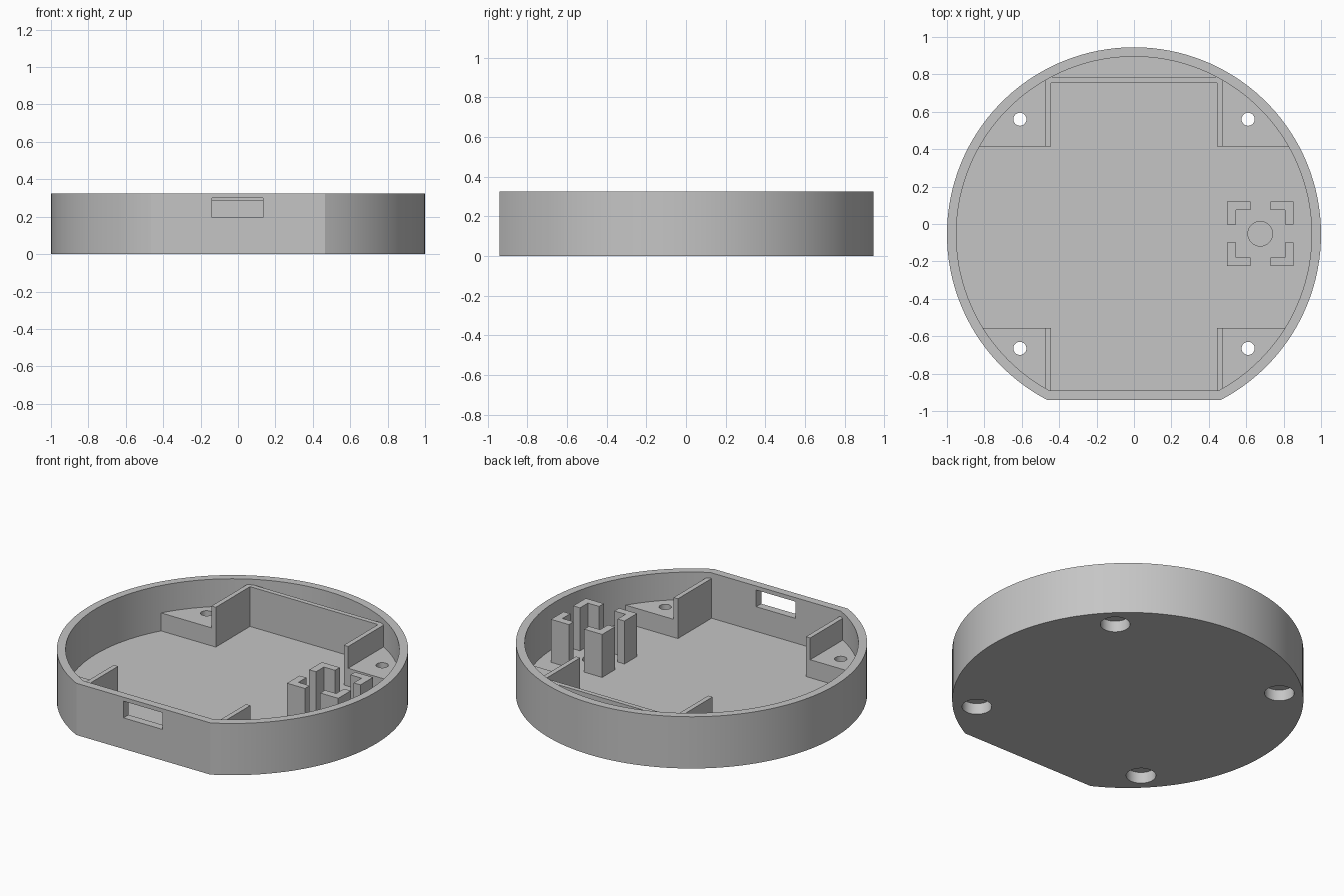
import bpy
import bmesh
from math import asin, cos, sin, pi

if "Cube" in bpy.data.objects:
    bpy.data.objects.remove(bpy.data.objects["Cube"], do_unlink=True)

# Main dimensions
CENTRE_Y = -0.055
FLOOR, RIM = 0.04, 0.325
BOSS_TOP, RAIL_TOP, POST_TOP = 0.153, 0.29, 0.31
RAIL_IN, RAIL_OUT = 0.445, 0.475

grey = bpy.data.materials.new("plain grey plastic")
grey.use_nodes = True
colour = (0.56, 0.56, 0.56, 1)
grey.diffuse_color = colour
grey.node_tree.nodes["Principled BSDF"].inputs["Base Color"].default_value = colour


def prism(name, outline, z0, z1):
    """Extrude a closed outline from z0 up to z1."""
    bm = bmesh.new()
    base = bm.faces.new([bm.verts.new((x, y, z0)) for x, y in outline])
    top = bmesh.ops.extrude_face_region(bm, geom=[base])["geom"]
    verts = [v for v in top if isinstance(v, bmesh.types.BMVert)]
    bmesh.ops.translate(bm, verts=verts, vec=(0, 0, z1 - z0))
    bmesh.ops.recalc_face_normals(bm, faces=bm.faces)
    mesh = bpy.data.meshes.new(name)
    bm.to_mesh(mesh)
    bm.free()
    mesh.materials.append(grey)
    obj = bpy.data.objects.new(name, mesh)
    bpy.context.collection.objects.link(obj)
    return obj


def rect(x0, x1, y0, y1):
    return [(x0, y0), (x1, y0), (x1, y1), (x0, y1)]


def circle(x, y, r, n=32):
    return [(x + r * cos(2 * pi * i / n), y + r * sin(2 * pi * i / n)) for i in range(n)]


def flat_circle(r, flat, n=112):
    """Circle with its front cut off by a straight edge."""
    a = asin((flat - CENTRE_Y) / r)
    sweep = pi - 2 * a
    return [(r * cos(a + sweep * i / n), CENTRE_Y + r * sin(a + sweep * i / n))
            for i in range(n + 1)]


def boolean(obj, tool, operation="DIFFERENCE"):
    """Apply a boolean and remove its helper."""
    tool.hide_render = True
    mod = obj.modifiers.new("cut", "BOOLEAN")
    mod.operation, mod.solver, mod.object = operation, "EXACT", tool
    bpy.context.view_layer.objects.active = obj
    bpy.ops.object.modifier_apply(modifier=mod.name)
    bpy.data.objects.remove(tool, do_unlink=True)


def drill(obj, x, y):
    """Screw hole with a wide recess from below."""
    boolean(obj, prism("screw_cutter", circle(x, y, 0.035), -0.1, 0.4))
    boolean(obj, prism("recess_cutter", circle(x, y, 0.085), -0.1, 0.07))


# Round tray with a flat front
shell = prism("shell", flat_circle(1.0, -0.94), 0, RIM)
boolean(shell, prism("cavity_cutter", flat_circle(0.95, -0.89), FLOOR, 0.5))
boolean(shell, prism("slot_cutter", rect(-0.138, 0.135, -1, -0.8), 0.195, 0.3))
boolean(shell, prism("button_cutter", circle(0.675, -0.052, 0.066), 0.02, 0.1))
parts = [shell]

# Corner screw bosses and front rails
for side, label in ((-1, "right"), (1, "left")):
    for place, y0, y1, hole in (("back", 0.415, 0.9, 0.56), ("front", -0.95, -0.555, -0.665)):
        xs = sorted((side * 0.465, side * 0.95))
        boss = prism(f"{place}_{label}_boss", rect(*xs, y0, y1), FLOOR, BOSS_TOP)
        boolean(boss, prism("trim", flat_circle(0.96, -0.9), 0, 0.5), "INTERSECT")
        for obj in (shell, boss):
            drill(obj, side * 0.61, hole)
        parts.append(boss)
    xs = sorted((side * RAIL_IN, side * RAIL_OUT))
    parts.append(prism(f"front_{label}_rail", rect(*xs, -0.9, -0.555), FLOOR, RAIL_TOP))

# U-shaped back rail
half = [(RAIL_IN, 0.755), (RAIL_IN, 0.415), (RAIL_OUT, 0.415), (RAIL_OUT, 0.785)]
parts.append(prism("back_rail", half + [(-x, y) for x, y in reversed(half)], FLOOR, RAIL_TOP))

# Four angled posts around the button seat
angle = [(0, 0), (0.125, 0), (0.125, 0.047), (0.047, 0.047), (0.047, 0.125), (0, 0.125)]
for sx in (-1, 1):
    for sy in (-1, 1):
        outline = [(0.676 + sx * (0.178 - x), -0.052 + sy * (0.173 - y)) for x, y in angle]
        name = ("back" if sy > 0 else "front") + ("_left" if sx > 0 else "_right")
        parts.append(prism(f"{name}_button_post", outline, FLOOR, POST_TOP))

# Smooth curved walls, keep edges crisp
bpy.ops.object.select_all(action="DESELECT")
for obj in parts:
    obj.select_set(True)
bpy.context.view_layer.objects.active = shell
bpy.ops.object.shade_smooth_by_angle(angle=pi / 7)
